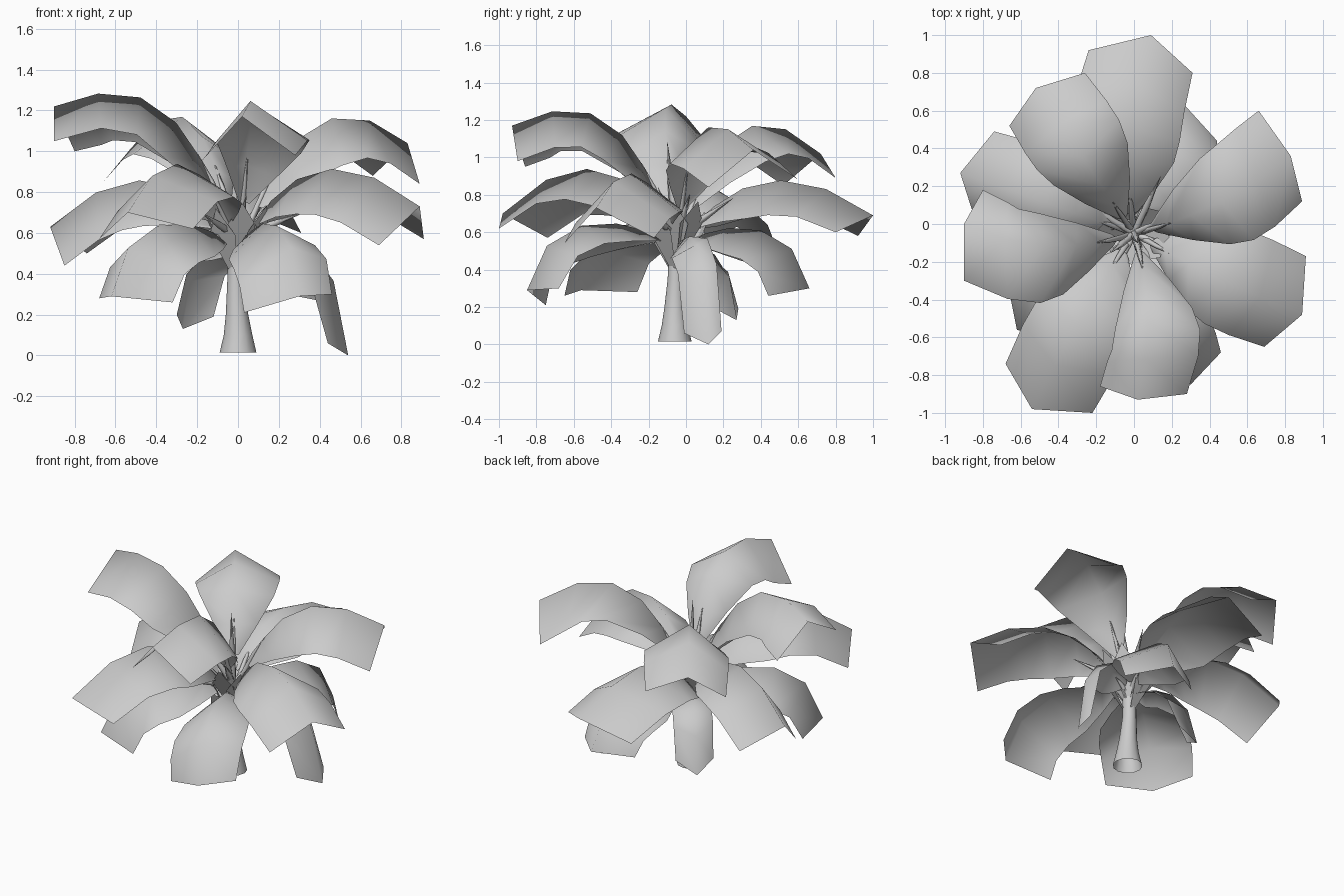
import bpy, bmesh, math, random
from mathutils import Vector

if "Cube" in bpy.data.objects:
    bpy.data.objects.remove(bpy.data.objects["Cube"], do_unlink=True)

random.seed(4)
CROWN = Vector((0, -0.05, 0.5))
UP = Vector((0, 0, 1))

grey = bpy.data.materials.new("plain_grey")
grey.use_nodes = True
grey.diffuse_color = (0.6, 0.6, 0.6, 1)
grey.node_tree.nodes["Principled BSDF"].inputs["Base Color"].default_value = (0.6, 0.6, 0.6, 1)


def finish(bm, name):
    """Turn a bmesh into a smooth grey object."""
    mesh = bpy.data.meshes.new(name)
    bm.to_mesh(mesh)
    bm.free()
    mesh.materials.append(grey)
    for poly in mesh.polygons:
        poly.use_smooth = True
    obj = bpy.data.objects.new(name, mesh)
    bpy.context.collection.objects.link(obj)
    return obj


def tube(name, path, radii, sides=6):
    """Open tube along a path with one radius per point."""
    bm = bmesh.new()
    rings = []
    for i, (p, r) in enumerate(zip(path, radii)):
        tangent = (path[min(i + 1, len(path) - 1)] - path[max(i - 1, 0)]).normalized()
        turn = UP.rotation_difference(tangent)
        angles = [math.tau * k / sides for k in range(sides)]
        rings.append([bm.verts.new(p + turn @ Vector((r * math.cos(a), r * math.sin(a), 0)))
                      for a in angles])
    for low, high in zip(rings, rings[1:]):
        for k in range(sides):
            n = (k + 1) % sides
            bm.faces.new((low[k], low[n], high[n], high[k]))
    return finish(bm, name)


def midrib(tip, peak, bow, reach):
    """Arching cubic from the crown to the tip; returns point and slope functions."""
    flat = Vector((tip.x - CROWN.x, tip.y - CROWN.y, 0))
    sway = UP.cross(flat).normalized() * bow
    a = CROWN
    b = CROWN + flat * 0.28 + sway
    c = CROWN + flat * reach + sway * 1.3
    b.z = peak + 0.11
    c.z = peak + 0.03 + 0.3 * (peak - tip.z)

    def point(t):
        s = 1 - t
        return a * s**3 + b * (3 * s * s * t) + c * (3 * s * t * t) + tip * t**3

    def slope(t):
        s = 1 - t
        return ((b - a) * (s * s) + (c - b) * (2 * s * t) + (tip - c) * (t * t)).normalized()
    return point, slope


# Blade width along its length, relative to the end width
WIDTHS = {0.11: 0.12, 0.21: 0.55, 0.36: 0.92, 0.55: 1.04, 0.77: 1.05, 1.0: 1.0}


def leaf(name, peak, bow, tip, left, right, reach):
    """Arched blade folded along its midrib, with a thin stalk."""
    tip = Vector(tip)
    point, slope = midrib(tip, peak, bow, reach)
    side = UP.cross(tip - CROWN).normalized()

    def frame(t):
        along = slope(t)
        across = (side - along * side.dot(along)).normalized()
        return across, along, along.cross(across)

    # End corners expressed in the frame at the tip, then carried along the rib
    local = [[(Vector(c) - tip).dot(axis) for axis in frame(1)] for c in (left, right)]
    bm = bmesh.new()
    rows = []
    for t, w in WIDTHS.items():
        p = point(t)
        edge = [p + sum((axis * (k * w) for axis, k in zip(frame(t), c)), Vector())
                for c in local]
        rows.append([bm.verts.new(q) for q in (edge[0], p, edge[1])])
    for near, far in zip(rows, rows[1:]):
        for k in range(2):
            bm.faces.new((near[k + 1], far[k + 1], far[k], near[k]))
    finish(bm, name)
    ts = [0, 0.08, 0.16, 0.24]
    tube(name + "_stalk", [point(t) - UP * 0.01 for t in ts], [0.022, 0.017, 0.013, 0.003], 5)


# Large leaves: arch height, sideways bow, tip, left and right end corners
LARGE = [
    (1.26, 0.07, (0.02, -0.93, 1.17), (0.28, -0.90, 0.98), (-0.18, -0.86, 0.95)),
    (0.91, -0.02, (0.89, -0.48, 0.73), (0.91, -0.17, 0.57), (0.69, -0.65, 0.54)),
    (1.18, -0.06, (0.83, 0.36, 1.04), (0.66, 0.60, 0.88), (0.89, 0.12, 0.84)),
    (1.19, 0.0, (-0.52, 0.72, 1.02), (-0.66, 0.52, 0.85), (-0.26, 0.80, 0.89)),
    (1.29, 0.1, (-0.90, 0.0, 1.22), (-0.90, -0.30, 1.05), (-0.80, 0.18, 1.0)),
    (0.94, -0.02, (-0.54, -0.98, 0.70), (-0.22, -1.0, 0.62), (-0.68, -0.74, 0.57)),
    (0.87, 0.07, (0.09, 1.0, 0.69), (-0.24, 0.92, 0.58), (0.31, 0.80, 0.60)),
    (0.85, 0.0, (-0.92, 0.27, 0.63), (-0.85, 0.05, 0.44), (-0.74, 0.49, 0.50)),
]
for i, spec in enumerate(LARGE):
    leaf(f"large_leaf_{i + 1}", *spec, 0.65)

# Lower leaves bend down more sharply
LOWER = [
    (0.61, 0.0, (0.30, -0.85, 0.29), (0.46, -0.68, 0.30), (0.03, -0.75, 0.21)),
    (0.61, 0.0, (-0.62, -0.56, 0.29), (-0.32, -0.65, 0.26), (-0.68, -0.26, 0.28)),
    (0.58, 0.0, (0.24, 0.66, 0.30), (0.0, 0.54, 0.28), (0.44, 0.44, 0.26)),
    (0.51, 0.0, (0.54, 0.12, 0.0), (0.50, 0.19, 0.07), (0.44, -0.01, 0.06)),
    (0.44, 0.0, (-0.27, 0.27, 0.13), (-0.30, 0.14, 0.20), (-0.12, 0.28, 0.19)),
]
for i, spec in enumerate(LOWER):
    leaf(f"lower_leaf_{i + 1}", *spec, 0.92)

# Flared trunk, open at the base
tube("trunk",
     [Vector((0, -0.06, 0.015)), Vector((0, -0.06, 0.1)), Vector((-0.005, -0.06, 0.2)),
      Vector((-0.01, -0.055, 0.35)), Vector((-0.005, -0.05, 0.58))],
     [0.09, 0.07, 0.055, 0.043, 0.04], 12)

# Thin unopened shoots in the crown
SHOOTS = [(0.02, -0.1, 1.08), (0.14, 0.25, 0.78), (0.32, -0.19, 0.7), (-0.18, -0.4, 0.7),
          (-0.28, 0.12, 0.75), (0.15, 0.02, 0.8), (-0.12, -0.15, 0.84), (0.04, -0.2, 0.78)]
for i, end in enumerate(SHOOTS):
    base = CROWN + UP * 0.08
    end = Vector(end)
    tube(f"shoot_{i + 1}", [base, base.lerp(end, 0.5), end], [0.02, 0.018, 0.001], 5)

# Short jagged sheath blades around the top of the trunk
for i in range(8):
    a = math.tau * i / 8 + random.uniform(-0.2, 0.2)
    out = Vector((math.cos(a), math.sin(a), 0))
    side = UP.cross(out)
    foot = CROWN + out * 0.03 - UP * random.uniform(0.02, 0.12)
    height = random.uniform(0.26, 0.34)
    bm = bmesh.new()
    middle = foot + out * 0.1 + UP * height * 0.6
    verts = [bm.verts.new(p) for p in
             (foot - side * 0.02, foot + side * 0.02, middle + side * 0.075,
              foot + out * 0.16 + UP * height, middle - side * 0.075)]
    bm.faces.new(verts)
    finish(bm, f"sheath_blade_{i + 1}")
